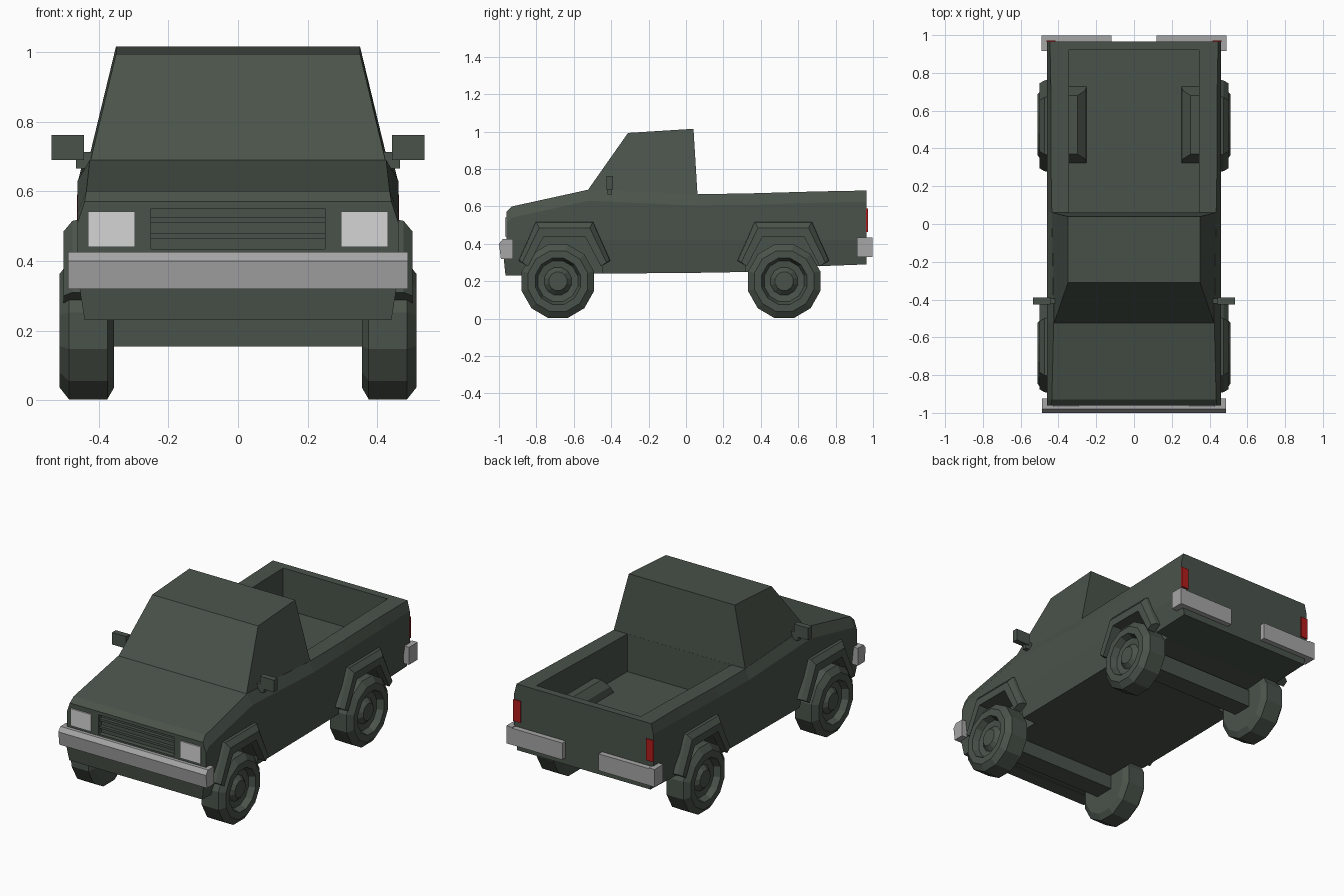
import bpy, bmesh, math
from mathutils import Vector

if "Cube" in bpy.data.objects:
    bpy.data.objects.remove(bpy.data.objects["Cube"])


def material(name, rgb):
    m = bpy.data.materials.new(name)
    m.diffuse_color = (*rgb, 1)
    m.use_nodes = True
    m.node_tree.nodes["Principled BSDF"].inputs["Base Color"].default_value = m.diffuse_color
    return m


GREEN = material("dark green", (0.068, 0.086, 0.069))
GREY = material("bumper grey", (0.38, 0.38, 0.38))
WHITE = material("lamp white", (0.66, 0.66, 0.66))
RED = material("lamp red", (0.45, 0.012, 0.012))


def loft(name, rings, mat=GREEN, closed=False):
    """Skin equal-length rings of points; cap the ends unless closed."""
    bm = bmesh.new()
    vs = [[bm.verts.new(p) for p in r] for r in rings]
    n = len(rings[0])
    pairs = list(zip(vs, vs[1:])) + ([(vs[-1], vs[0])] if closed else [])
    for a, b in pairs:
        for i in range(n):
            bm.faces.new((a[i], a[(i + 1) % n], b[(i + 1) % n], b[i]))
    if not closed:
        bm.faces.new(vs[0])
        bm.faces.new(vs[-1])
    bmesh.ops.recalc_face_normals(bm, faces=bm.faces)
    me = bpy.data.meshes.new(name)
    bm.to_mesh(me)
    bm.free()
    me.materials.append(mat)
    ob = bpy.data.objects.new(name, me)
    bpy.context.collection.objects.link(ob)
    return ob


def rect(x0, x1, y0, y1, z):
    return [(x0, y0, z), (x1, y0, z), (x1, y1, z), (x0, y1, z)]


def box(name, x, y, z, mat=GREEN):
    return loft(name, [rect(*x, *y, z[0]), rect(*x, *y, z[1])], mat)


def prism(name, yz, x0, x1, mat=GREEN):
    return loft(name, [[(x0, y, z) for y, z in yz], [(x1, y, z) for y, z in yz]], mat)


def span(s, a, b):
    return (a, b) if s > 0 else (-b, -a)


def cut(ob, cutter):
    cutter.hide_render = True
    mod = ob.modifiers.new("cut", 'BOOLEAN')
    mod.operation = 'DIFFERENCE'
    mod.solver = 'EXACT'
    mod.object = cutter
    bpy.context.view_layer.objects.active = ob
    bpy.ops.object.modifier_apply(modifier=mod.name)
    bpy.data.objects.remove(cutter)


# Lower body: sections along the length (y, bottom z, top z, top half width)
stations = [(-0.96, 0.235, 0.57, 0.44), (-0.93, 0.235, 0.60, 0.435),
            (-0.52, 0.24, 0.69, 0.425), (0.06, 0.245, 0.665, 0.435),
            (0.35, 0.25, 0.67, 0.44), (0.70, 0.28, 0.68, 0.44), (0.965, 0.29, 0.685, 0.445)]
rings = []
for y, zb, zt, w in stations:
    half = [(0.44, zb), (0.46, 0.42), (0.46, zt - 0.06), (w, zt)]
    rings.append([(x, y, z) for x, z in half] + [(-x, y, z) for x, z in reversed(half)])
body = loft("body", rings)

# Load bed, grille recess and wheel wells
cut(body, box("bed_cutter", (-0.345, 0.345), (0.062, 0.92), (0.44, 0.9)))
cut(body, box("grille_cutter", (-0.25, 0.25), (-1.1, -0.93), (0.435, 0.55)))
WHEELS = {"front": (-0.685, -0.65), "rear": (0.525, 0.52)}   # wheel y, arch y
for wy, ay in WHEELS.values():
    for s in (1, -1):
        arch = [(ay - 0.21, 0.1), (ay - 0.20, 0.29), (ay - 0.11, 0.44),
                (ay + 0.11, 0.44), (ay + 0.20, 0.29), (ay + 0.21, 0.1)]
        cut(body, prism("well_cutter", arch, *span(s, 0.352, 0.6)))

# Grille slats
for z in (0.465, 0.51):
    box("grille_slat", (-0.25, 0.25), (-0.95, -0.925), (z, z + 0.014))

# Cab: base tapering to a sloped roof
loft("cab", [
    [(-0.425, -0.53, 0.68), (0.425, -0.53, 0.68), (0.437, 0.062, 0.655), (-0.437, 0.062, 0.655)],
    [(-0.35, -0.31, 0.993), (0.35, -0.31, 0.993), (0.35, 0.04, 1.015), (-0.35, 0.04, 1.015)]])


# Wheels: turned profile (radius, x) with recessed hub
def wheel(name, s, wy):
    prof = [(0.02, 0.355), (0.165, 0.355), (0.2, 0.375), (0.2, 0.485), (0.165, 0.512),
            (0.125, 0.512), (0.11, 0.475), (0.075, 0.47), (0.05, 0.495), (0.005, 0.495)]
    n = 12
    rings = []
    for r, x in prof:
        rings.append([(s * x, wy + r * math.cos(2 * math.pi * (i + 0.5) / n),
                       0.2 + r * 1.02 * math.sin(2 * math.pi * (i + 0.5) / n)) for i in range(n)])
    loft(name, rings)


# Wheel arch flares: stepped band swept along a trapezoid arch
def flare(name, s, ay):
    def path(hb, ht, zb, zt, x):
        return [(s * x, ay - hb, zb), (s * x, ay - ht, zt), (s * x, ay + ht, zt), (s * x, ay + hb, zb)]
    lines = [path(0.245, 0.155, 0.31, 0.52, 0.45), path(0.24, 0.15, 0.31, 0.515, 0.475),
             path(0.225, 0.135, 0.30, 0.485, 0.50), path(0.195, 0.11, 0.28, 0.44, 0.50),
             path(0.195, 0.11, 0.28, 0.44, 0.45)]
    loft(name, [[ln[k] for ln in lines] for k in range(4)])


for end, (wy, ay) in WHEELS.items():
    box(end + "_axle", (-0.37, 0.37), (wy - 0.06, wy + 0.06), (0.155, 0.26))
    for s, side in ((1, "right"), (-1, "left")):
        wheel(f"{end}_{side}_wheel", s, wy)
        flare(f"{end}_{side}_flare", s, ay)

# Front bumper with chamfered top, and the valance below it
prism("front_bumper", [(-0.925, 0.32), (-0.99, 0.32), (-1.0, 0.40), (-0.98, 0.425), (-0.925, 0.425)],
      -0.488, 0.488, GREY)
loft("valance", [rect(-0.44, 0.44, -0.965, -0.88, 0.23), rect(-0.455, 0.455, -0.975, -0.88, 0.325)])

for s, side in ((1, "right"), (-1, "left")):
    # Lamps
    box(side + "_headlight", span(s, 0.295, 0.43), (-0.968, -0.959), (0.44, 0.542), WHITE)
    box(side + "_tail_light", span(s, 0.415, 0.462), (0.963, 0.972), (0.462, 0.59), RED)
    # Rear half bumper with short wrap around the corner
    box(side + "_rear_bumper", span(s, 0.12, 0.46), (0.96, 0.997), (0.33, 0.43), GREY)
    box(side + "_rear_bumper_corner", span(s, 0.452, 0.49), (0.915, 0.997), (0.33, 0.435), GREY)
    # Wing mirror and arm
    box(side + "_mirror", span(s, 0.442, 0.535), (-0.425, -0.39), (0.69, 0.762))
    box(side + "_mirror_arm", span(s, 0.41, 0.465), (-0.42, -0.395), (0.665, 0.712))
    # Wheel box inside the bed
    loft(side + "_bed_wheel_box", [rect(*span(s, 0.25, 0.35), 0.32, 0.73, 0.435),
                                   rect(*span(s, 0.26, 0.35), 0.345, 0.705, 0.48),
                                   rect(*span(s, 0.30, 0.35), 0.37, 0.68, 0.52)])
